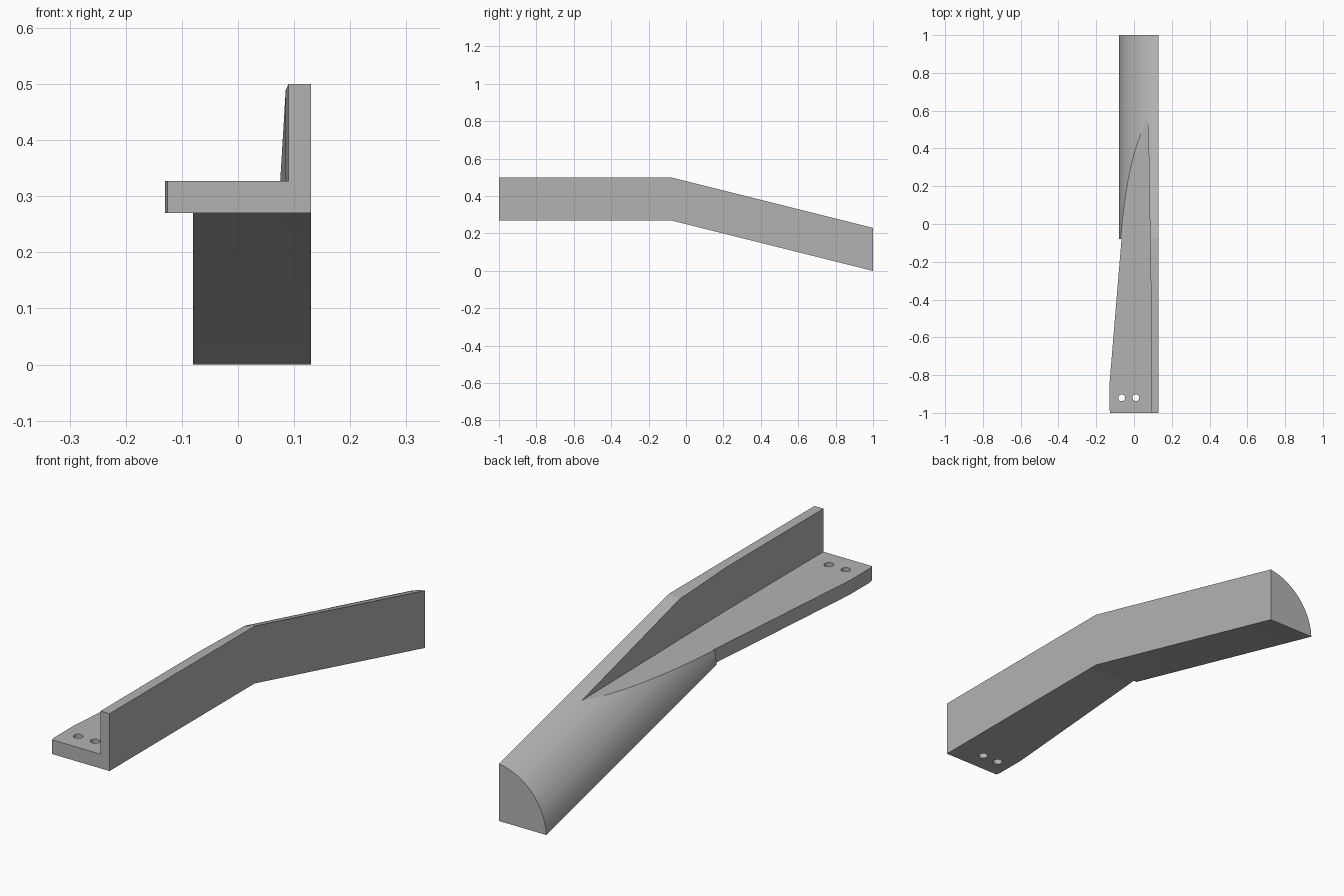
import bpy, bmesh
from math import atan2, cos, sin

cube = bpy.data.objects.get("Cube")
if cube:
    bpy.data.objects.remove(cube)

RIGHT, BEND, BASE, HEIGHT, FLOOR = 0.13, -0.08, 0.27, 0.23, 0.327

grey = bpy.data.materials.new("plain grey")
grey.use_nodes = True
colour = (0.45, 0.45, 0.45, 1)
grey.diffuse_color = colour
grey.node_tree.nodes["Principled BSDF"].inputs["Base Color"].default_value = colour


def loft(name, rings):
    """Solid through closed rings that share a vertex count."""
    bm = bmesh.new()
    loops = [[bm.verts.new(p) for p in ring] for ring in rings]
    for a, b in zip(loops, loops[1:]):
        for i in range(len(a)):
            j = (i + 1) % len(a)
            bm.faces.new((a[i], a[j], b[j], b[i]))
    bm.faces.new(loops[0])
    bm.faces.new(loops[-1])
    bmesh.ops.recalc_face_normals(bm, faces=bm.faces)
    mesh = bpy.data.meshes.new(name)
    bm.to_mesh(mesh)
    bm.free()
    mesh.materials.append(grey)
    obj = bpy.data.objects.new(name, mesh)
    bpy.context.collection.objects.link(obj)
    return obj


def boolean(target, tool, operation):
    mod = target.modifiers.new(operation.lower(), 'BOOLEAN')
    mod.object, mod.operation, mod.solver = tool, operation, 'EXACT'
    bpy.context.view_layer.objects.active = target
    bpy.ops.object.modifier_apply(modifier=mod.name)
    bpy.data.objects.remove(tool)


# Sloping arm with a rounded back
cx, cz, radius = 0.163, -0.011, 0.243
start = atan2(HEIGHT - cz, RIGHT - cx)
end = atan2(-cz, -0.08 - cx)
steps = 32
arc = [(RIGHT, HEIGHT)]
for k in range(1, steps):
    a = start + (end - start) * k / steps
    arc.append((cx + radius * cos(a), cz + radius * sin(a)))
arc += [(-0.08, 0), (RIGHT, 0)]
arm = loft("sloping_arm", [[(x, y, z + base) for x, z in arc]
                           for y, base in ((BEND, BASE), (1, 0))])

# Pocket where the flat floor runs into the rounded arm
plan = [(0.085, BEND), (0.0745, 0.6), (-0.3, 0.6), (-0.3, -0.3), (0.085, -0.3)]
pocket = loft("pocket_cutter", [[(x, y, z) for x, y in plan] for z in (FLOOR, 0.8)])
boolean(arm, pocket, 'DIFFERENCE')

# Level angle section: y, plate edge, wall face, wall face top, top edge x and z
stations = [
    (-1.0, -0.126, 0.09, 0.50, 0.092, 0.50),
    (-0.98, -0.13, 0.09, 0.50, 0.092, 0.50),
    (-0.85, -0.13, 0.09, 0.50, 0.092, 0.50),
    (-0.38, -0.091, 0.09, 0.50, 0.092, 0.50),
    (-0.14, -0.071, 0.086, 0.491, 0.105, 0.499),
    (BEND, -0.066, 0.085, 0.489, 0.107, 0.4955),
]
rings = []
for y, edge, face, face_top, top_x, top_z in stations:
    section = [(RIGHT, BASE), (RIGHT, BASE + HEIGHT), (top_x, top_z), (face, face_top),
               (face, FLOOR), (edge, FLOOR), (edge, BASE)]
    rings.append([(x, y, z) for x, z in section])
bracket = loft("angled_bracket", rings)

# Screw holes in the plate
for x in (-0.065, 0.01):
    ring = [(x + 0.018 * cos(i * 0.19635), -0.92 + 0.018 * sin(i * 0.19635)) for i in range(32)]
    hole = loft("hole_cutter", [[(px, py, z) for px, py in ring] for z in (0.2, 0.4)])
    boolean(bracket, hole, 'DIFFERENCE')

boolean(bracket, arm, 'UNION')

# Smooth the curves, keep the edges sharp
bpy.ops.object.select_all(action='DESELECT')
bracket.select_set(True)
bpy.context.view_layer.objects.active = bracket
bpy.ops.object.shade_smooth_by_angle(angle=0.35)
